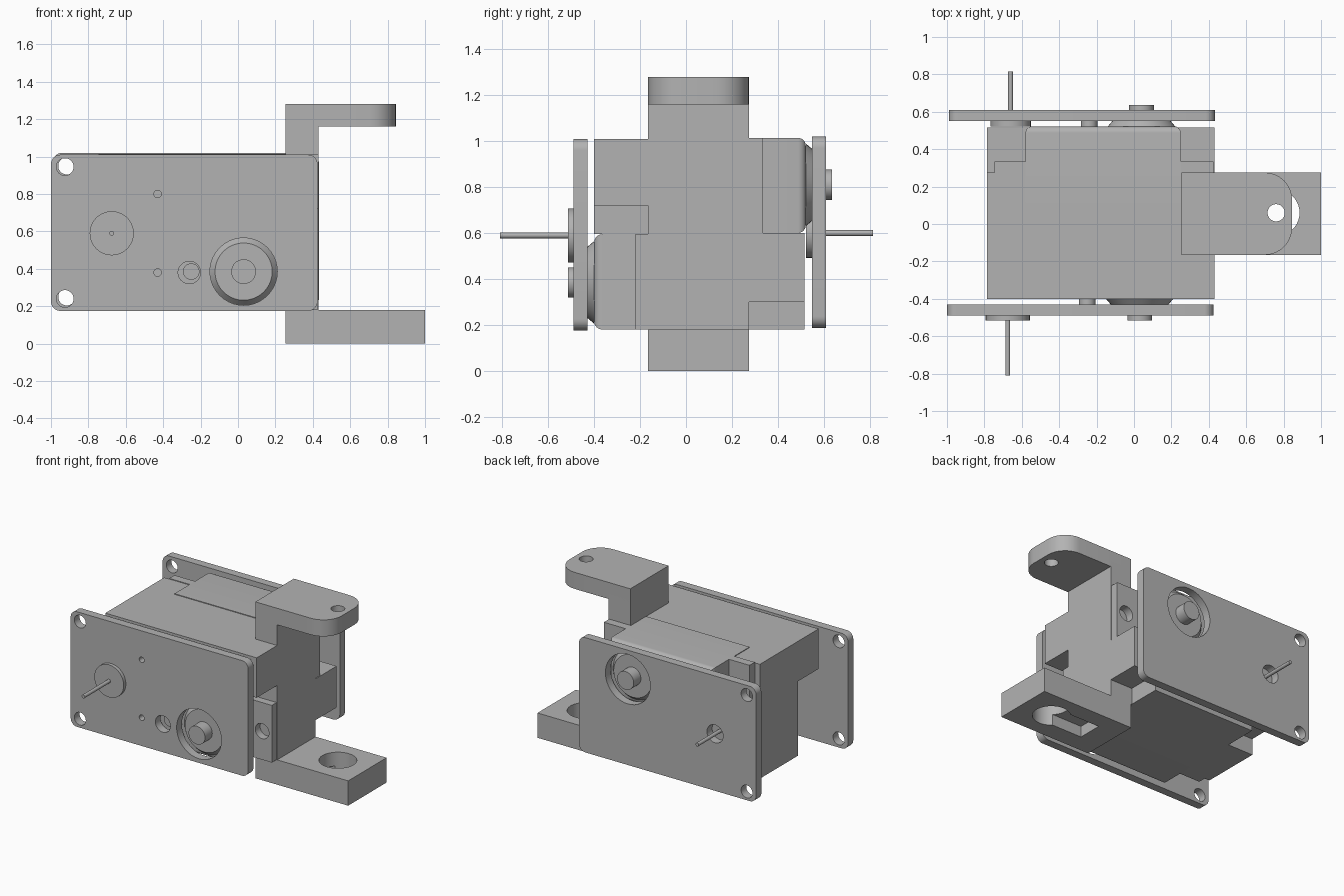
import bpy, bmesh, math
from mathutils import Matrix, Vector

cube = bpy.data.objects.get("Cube")
if cube:
    bpy.data.objects.remove(cube, do_unlink=True)

grey = bpy.data.materials.new("plain grey")
grey.use_nodes = True
GREY = (0.45, 0.45, 0.45, 1)
grey.diffuse_color = GREY
grey.node_tree.nodes["Principled BSDF"].inputs["Base Color"].default_value = GREY


def finish(name, bm):
    bmesh.ops.recalc_face_normals(bm, faces=bm.faces)
    mesh = bpy.data.meshes.new(name)
    bm.to_mesh(mesh)
    bm.free()
    mesh.materials.append(grey)
    ob = bpy.data.objects.new(name, mesh)
    bpy.context.collection.objects.link(ob)
    return ob


def box(name, x, y, z, radius=0, pick=None):
    """Box from three ranges; pick chooses the edges to round."""
    bm = bmesh.new()
    bmesh.ops.create_cube(bm, size=1)
    for v in bm.verts:
        v.co = [lo + (c + 0.5) * (hi - lo) for c, (lo, hi) in zip(v.co, (x, y, z))]
    if pick:
        edges = [e for e in bm.edges if pick(e.verts[0].co, e.verts[1].co)]
        bmesh.ops.bevel(bm, geom=edges, offset=radius, segments=8,
                        profile=0.5, affect='EDGES')
    return finish(name, bm)


def prism(name, outline, x0, x1):
    """Outline in y and z, drawn out along x."""
    bm = bmesh.new()
    face = bm.faces.new([bm.verts.new((x0, y, z)) for y, z in outline])
    out = bmesh.ops.extrude_face_region(bm, geom=[face])["geom"]
    bmesh.ops.translate(bm, vec=(x1 - x0, 0, 0),
                        verts=[v for v in out if isinstance(v, bmesh.types.BMVert)])
    return finish(name, bm)


def rod(name, centre, lo, hi, r, axis='Y', r_end=None):
    """Cylinder or cone between lo and hi along y or z."""
    bm = bmesh.new()
    turn = Matrix.Rotation(-math.pi / 2, 4, 'X') if axis == 'Y' else Matrix()
    mid = (lo + hi) / 2
    a, b = centre
    at = Vector((a, mid, b)) if axis == 'Y' else Vector((a, b, mid))
    bmesh.ops.create_cone(bm, cap_ends=True, segments=40, radius1=r,
                          radius2=r if r_end is None else r_end, depth=hi - lo,
                          matrix=Matrix.Translation(at) @ turn)
    return finish(name, bm)


def cut(ob, cutters):
    """Subtract the cutters, then remove them."""
    for c in cutters:
        mod = ob.modifiers.new("cut", 'BOOLEAN')
        mod.operation, mod.solver, mod.object = 'DIFFERENCE', 'EXACT', c
    bpy.context.view_layer.update()
    graph = bpy.context.evaluated_depsgraph_get()
    mesh = bpy.data.meshes.new_from_object(ob.evaluated_get(graph))
    ob.modifiers.clear()
    ob.data = mesh
    for c in cutters:
        bpy.data.objects.remove(c, do_unlink=True)


def along_y(a, b):
    return abs(a.y - b.y) > 0.01


# Side plates with their holes
front_plate = box("front_plate", (-1, 0.425), (-0.49, -0.43), (0.175, 1.01), 0.05, along_y)
cut(front_plate, [rod("hole", c, -0.6, -0.3, r) for c, r in (
    ((-0.925, 0.945), 0.046), ((-0.925, 0.24), 0.046), ((-0.26, 0.38), 0.06),
    ((0.03, 0.385), 0.18), ((-0.43, 0.8), 0.02), ((-0.43, 0.38), 0.02))])

back_plate = box("back_plate", (-0.99, 0.432), (0.55, 0.61), (0.187, 1.02), 0.05, along_y)
cut(back_plate, [rod("hole", c, 0.45, 0.75, r) for c, r in (
    ((-0.915, 0.95), 0.046), ((-0.915, 0.25), 0.046),
    ((-0.66, 0.6), 0.065), ((0.04, 0.81), 0.18))])

# Stepped bracket between the plates
FRONT, BACK, LOW, TOP = -0.4, 0.517, 0.18, 1.01
NEAR, FAR = -0.165, 0.275
prism("bracket", [(NEAR, LOW), (FAR, LOW), (FAR, 0.3), (BACK, 0.3), (BACK, 0.6),
                  (FAR, 0.6), (FAR, TOP), (FRONT, TOP), (FRONT, 0.72), (NEAR, 0.72)],
      -0.785, 0.43)
box("front_filler", (-0.58, 0.25), (FRONT, 0), (0.595, 0.75))
box("back_filler", (-0.58, 0.25), (0.1, BACK), (LOW, 0.32))

# Two motor bodies, rounded on their outer faces, with ears, bosses and pins
for side, outer, y_rng, z_rng, ear_y, bx, bz in (
        ("front", -0.4, (-0.4, 0), (LOW, 0.595), (-0.22, NEAR), 0.03, 0.385),
        ("back", 0.522, (0.1, 0.522), (0.6, 1.015), (FAR, 0.335), 0.04, 0.81)):
    box(side + "_motor", (-0.58, 0.25), y_rng, z_rng, 0.035,
        lambda a, b: abs(a.y - outer) < 0.001 and abs(b.y - outer) < 0.001)
    for end, x_rng in (("left", (0.25, 0.425)), ("right", (-0.745, -0.58))):
        ear = box(side + "_ear_" + end, x_rng, ear_y, z_rng)
        cut(ear, [rod("hole", (sum(x_rng) / 2 + 0.01, sum(z_rng) / 2),
                      ear_y[0] - 0.05, ear_y[1] + 0.05, 0.055)])
    s = -1 if side == "front" else 1
    lo, hi = sorted((outer, outer + s * 0.032))
    wide, slim = 0.18, 0.153
    rod(side + "_boss", (bx, bz), lo, hi, slim if s < 0 else wide,
        r_end=wide if s < 0 else slim)
    lo, hi = sorted((outer, outer + s * 0.115))
    rod(side + "_boss_pin", (bx, bz), lo, hi, 0.066)
    lo, hi = sorted((outer, outer + s * 0.03))
    rod(side + "_small_pin", (bx - 0.28, bz), lo, hi, 0.044)

# Shaft discs and thin shafts
rod("front_disc", (-0.675, 0.59), -0.515, -0.43, 0.118)
rod("front_shaft", (-0.675, 0.59), -0.81, -0.5, 0.013)
rod("back_disc", (-0.66, 0.6), 0.522, 0.55, 0.108)
rod("back_shaft", (-0.66, 0.6), 0.53, 0.815, 0.013)

# End column with a rounded upper arm and a long lower arm
box("column_top", (0.255, 0.43), (NEAR, FAR), (1, 1.2))
upper_arm = box("upper_arm", (0.255, 0.845), (NEAR, FAR), (1.16, 1.28), 0.145,
                lambda a, b: abs(a.z - b.z) > 0.01 and a.x > 0.5)
cut(upper_arm, [rod("hole", (0.76, 0.06), 1, 1.4, 0.046, 'Z')])
lower_arm = box("lower_arm", (0.255, 1), (NEAR, FAR), (0, 0.18))
cut(lower_arm, [rod("hole", (0.76, 0.06), -0.1, 0.3, 0.125, 'Z'),
                box("groove", (0.43, 0.76), (-0.03, 0.15), (-0.1, 0.08))])

# Smooth round parts, keep corners sharp
bpy.ops.object.select_all(action='DESELECT')
for ob in bpy.context.collection.objects:
    if ob.type == 'MESH' and grey.name in ob.data.materials:
        ob.select_set(True)
        bpy.context.view_layer.objects.active = ob
bpy.ops.object.shade_smooth_by_angle(angle=math.radians(30))
